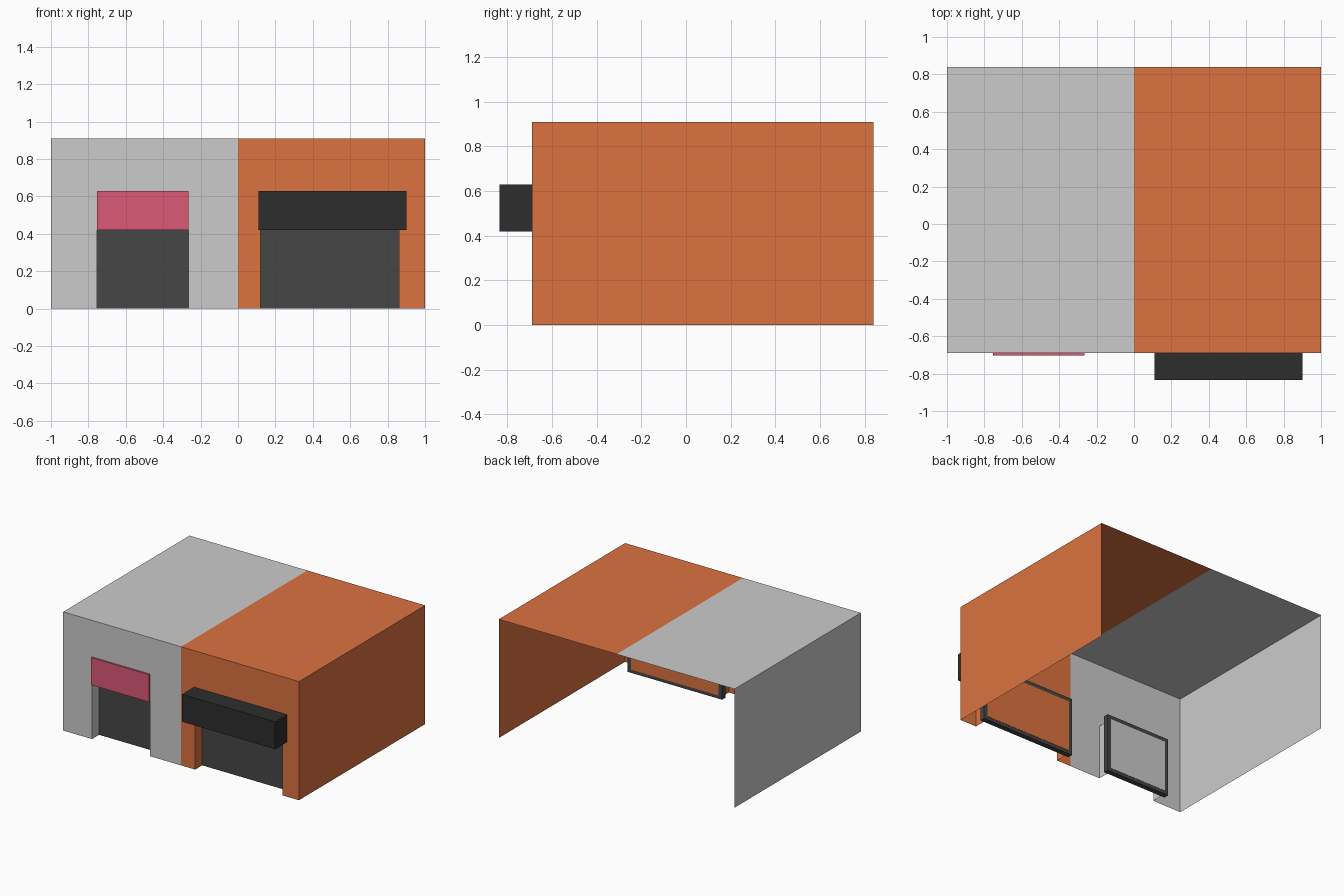
import bpy, bmesh

if "Cube" in bpy.data.objects:
    bpy.data.objects.remove(bpy.data.objects["Cube"])

FRONT, BACK, TOP = -0.69, 0.84, 0.91
DOOR_H, SIGN_H, RECESS = 0.42, 0.63, -0.605


def material(name, rgb):
    m = bpy.data.materials.new(name)
    m.diffuse_color = (*rgb, 1)
    m.use_nodes = True
    m.node_tree.nodes["Principled BSDF"].inputs["Base Color"].default_value = m.diffuse_color
    return m


orange = material("orange", (0.716, 0.171, 0.051))
dark = material("door_grey", (0.061, 0.061, 0.061))
black = material("awning_black", (0.027, 0.027, 0.027))
pink = material("pink", (0.716, 0.098, 0.184))


def finish(name, bm, mat):
    mesh = bpy.data.meshes.new(name)
    bm.to_mesh(mesh)
    bm.free()
    obj = bpy.data.objects.new(name, mesh)
    bpy.context.collection.objects.link(obj)
    if mat:
        mesh.materials.append(mat)
    return obj


def box(name, x, y, z, mat):
    bm = bmesh.new()
    bmesh.ops.create_cube(bm, size=1)
    for v in bm.verts:
        for i, (lo, hi) in enumerate((x, y, z)):
            v.co[i] = lo if v.co[i] < 0 else hi
    return finish(name, bm, mat)


def shell(name, xs, outer_x, mat):
    """Half of the building: thin walls and roof, open at the back and below."""
    bm = bmesh.new()

    def quad(*pts):
        return bm.faces.new([bm.verts.new(p) for p in pts])

    zs = (0, DOOR_H, TOP)
    # front wall around the doorway, and roof strips
    for i in range(3):
        a, b = xs[i], xs[i + 1]
        for j in range(2):
            if (i, j) != (1, 0):
                c, d = zs[j], zs[j + 1]
                quad((a, FRONT, c), (b, FRONT, c), (b, FRONT, d), (a, FRONT, d))
        quad((a, FRONT, TOP), (b, FRONT, TOP), (b, BACK, TOP), (a, BACK, TOP))
    # outer side wall
    for c, d in zip(zs, zs[1:]):
        pts = [(outer_x, FRONT, c), (outer_x, BACK, c), (outer_x, BACK, d), (outer_x, FRONT, d)]
        quad(*(pts if outer_x > 0 else pts[::-1]))
    # doorway jambs and soffit
    a, b, h = xs[1], xs[2], DOOR_H
    quad((a, FRONT, 0), (a, FRONT, h), (a, RECESS, h), (a, RECESS, 0))
    quad((b, FRONT, 0), (b, RECESS, 0), (b, RECESS, h), (b, FRONT, h))
    quad((a, FRONT, h), (b, FRONT, h), (b, RECESS, h), (a, RECESS, h)).normal_flip()
    bmesh.ops.remove_doubles(bm, verts=bm.verts, dist=1e-4)
    return finish(name, bm, mat)


def unit(side, xs, outer_x, mat):
    a, b = xs[1], xs[2]
    shell(side + "_building_shell", xs, outer_x, mat)
    # recessed door, slightly wider than its opening, with an inner lining
    box(side + "_door", (a - 0.03, b + 0.03), (RECESS, -0.565), (0, DOOR_H + 0.03), dark)
    box(side + "_door_lining", (a, b), (-0.566, -0.563), (0.025, DOOR_H), mat)


unit("left", (-1, -0.755, -0.265, 0), -1, None)
unit("right", (0, 0.12, 0.86, 1), 1, orange)

# flat sign panel and deep awning above the doors
box("sign_panel", (-0.755, -0.265), (-0.702, FRONT), (DOOR_H, SIGN_H), pink)
box("awning", (0.11, 0.9), (-0.835, FRONT), (DOOR_H, SIGN_H), black)
